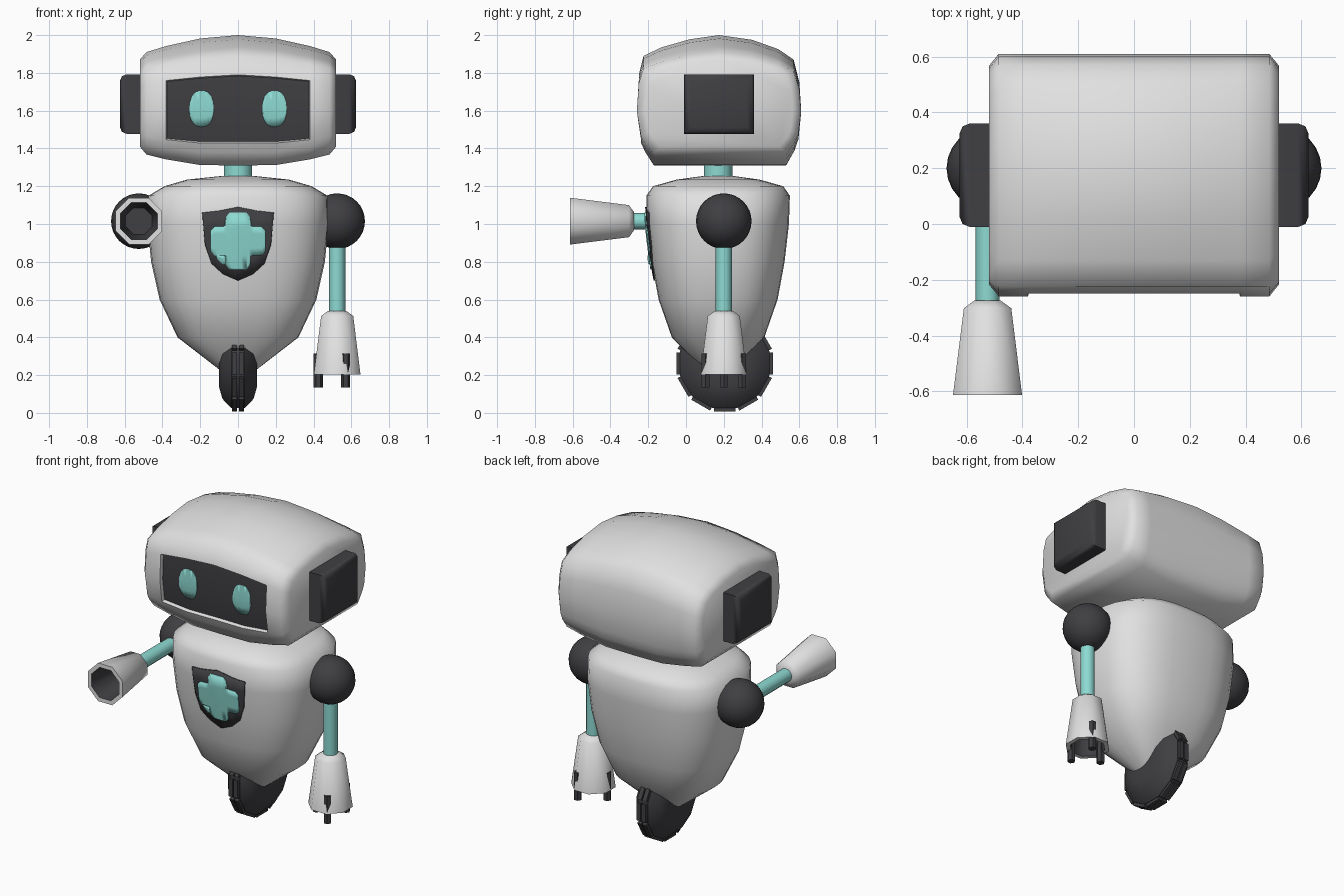
import bpy, bmesh, math
from mathutils import Vector
from mathutils.bvhtree import BVHTree

if "Cube" in bpy.data.objects:
    bpy.data.objects.remove(bpy.data.objects["Cube"])


def material(name, rgb):
    m = bpy.data.materials.new(name)
    m.diffuse_color = (*rgb, 1)
    m.use_nodes = True
    m.node_tree.nodes["Principled BSDF"].inputs["Base Color"].default_value = m.diffuse_color
    return m


WHITE = material("white_shell", (0.75, 0.75, 0.75))
DARK = material("dark_grey", (0.05, 0.05, 0.056))
TEAL = material("teal", (0.27, 0.70, 0.65))


def finish(name, bm, mats, angle=40, loc=(0, 0, 0), rot=(0, 0, 0)):
    me = bpy.data.meshes.new(name)
    bm.to_mesh(me)
    bm.free()
    for m in mats:
        me.materials.append(m)
    ob = bpy.data.objects.new(name, me)
    bpy.context.collection.objects.link(ob)
    ob.location, ob.rotation_euler = loc, rot
    bpy.ops.object.select_all(action='DESELECT')
    ob.select_set(True)
    bpy.context.view_layer.objects.active = ob
    bpy.ops.object.shade_smooth_by_angle(angle=math.radians(angle))
    return ob


def loft(rings):
    """Skin a list of equal-length point rings and cap both ends."""
    bm = bmesh.new()
    rows = [[bm.verts.new(p) for p in ring] for ring in rings]
    n = len(rows[0])
    for a, b in zip(rows, rows[1:]):
        for i in range(n):
            bm.faces.new((a[i], a[(i + 1) % n], b[(i + 1) % n], b[i]))
    bm.faces.new(rows[0])
    bm.faces.new(rows[-1])
    bmesh.ops.recalc_face_normals(bm, faces=bm.faces[:])
    return bm


def oval(rx, ry, n, power=2.0, turn=0.0):
    pts = []
    for i in range(n):
        a = 2 * math.pi * (i + turn) / n
        c, s = math.cos(a), math.sin(a)
        pts.append((rx * math.copysign(abs(c) ** (2 / power), c),
                    ry * math.copysign(abs(s) ** (2 / power), s)))
    return pts


def tube(profile, n, turn=0.0):
    """Loft round rings from (z, radius) pairs."""
    return loft([[(x, y, z) for x, y in oval(r, r, n, 2, turn)] for z, r in profile])


def plate(name, outline, target, gap, mat):
    """Thin plate: an x-z outline wrapped onto the front of a surface."""
    bm = bmesh.new()
    bm.faces.new([bm.verts.new((x, 0, z)) for x, z in outline])
    bmesh.ops.triangulate(bm, faces=bm.faces[:])
    bmesh.ops.subdivide_edges(bm, edges=bm.edges[:], cuts=3, use_grid_fill=True)
    for v in bm.verts:
        hit = target.ray_cast(Vector((v.co.x, -2, v.co.z)), Vector((0, 1, 0)))[0]
        v.co.y = hit.y - gap
    ob = finish(name, bm, [mat], 40)
    mod = ob.modifiers.new("thickness", 'SOLIDIFY')
    mod.thickness, mod.offset = 0.008, -1


# Head: side profile (y, z) carried across x, lower and slimmer toward the ends
profile = [(-.17, 1.31), (-.215, 1.38), (-.238, 1.43), (-.26, 1.6), (-.25, 1.79),
           (-.225, 1.89), (-.13, 1.935), (.02, 1.978), (.175, 2.0), (.35, 1.975),
           (.49, 1.925), (.57, 1.87), (.6, 1.75), (.61, 1.6), (.595, 1.45),
           (.575, 1.39), (.53, 1.31)]
half = [(0, 1.31, 2.0, 1), (.2, 1.312, 1.982, 1), (.38, 1.342, 1.942, 1),
        (.485, 1.368, 1.91, 1), (.52, 1.41, 1.87, .9)]
stations = [(-x, lo, hi, s) for x, lo, hi, s in half[:0:-1]] + half
bm = loft([[(x, .175 + (y - .175) * s, lo + (z - 1.31) / .69 * (hi - lo))
            for y, z in profile] for x, lo, hi, s in stations])

# Visor: recessed dark window in the front of the head
window = []
for f in bm.faces:
    c = f.calc_center_median()
    if f.normal.y < -.7 and abs(c.x) < .38 and 1.44 < c.z < 1.78:
        window.append(f)
bmesh.ops.inset_region(bm, faces=window, thickness=.005, depth=-.022)
for f in window:
    f.material_index = 1
bm.normal_update()
head_surface = BVHTree.FromBMesh(bm)
finish("head", bm, [WHITE, DARK], 65)

# Eyes
for side, word in ((-1, "left"), (1, "right")):
    shape = [(side * .193 + x, 1.61 + z) for x, z in oval(.064, .096, 20, 2.4)]
    plate(word + "_eye", shape, head_surface, .004, TEAL)

# Ear pads: boxes with only the outer face softened
for side, word in ((-1, "left"), (1, "right")):
    bm = bmesh.new()
    bmesh.ops.create_cube(bm, size=1)
    for v in bm.verts:
        v.co = (side * .555 + v.co.x * .14, .175 + v.co.y * .37, 1.635 + v.co.z * .315)
    outer = [e for e in bm.edges if all(v.co.x * side > .6 for v in e.verts)]
    bmesh.ops.bevel(bm, geom=outer, offset=.035, segments=2, profile=.5, affect='EDGES')
    finish(word + "_ear_pad", bm, [DARK], 50)

# Neck
finish("neck", tube([(1.22, .075), (1.34, .075)], 16), [TEAL], 40, (0, .17, 0))

# Body: rounded-square rings from tip to shoulders
body_rings = [(.17, .02, .02), (.23, .10, .08), (.4, .32, .245), (.6, .415, .315),
              (.8, .46, .352), (1.0, .48, .375), (1.15, .473, .38), (1.2, .39, .345),
              (1.235, .27, .22), (1.255, .08, .075)]
bm = loft([[(x, y + .17, z) for x, y in oval(rx, ry, 32, 2.7)] for z, rx, ry in body_rings])
body_surface = BVHTree.FromBMesh(bm)
finish("body", bm, [WHITE], 70)

# Chest shield and cross
right = [(0, .70), (.08, .735), (.14, .79), (.175, .89), (.19, 1.06), (.1, 1.07), (0, 1.09)]
shield = right + [(-x, z) for x, z in right[-2:0:-1]]
plate("chest_shield", shield, body_surface, .008, DARK)
arm_corner = [(.145, .0), (.145, .055), (.125, .075), (.065, .078), (.062, .13), (.045, .15)]
quarter = arm_corner[1:]
cross = []
for sx, sz in ((1, 1), (-1, 1), (-1, -1), (1, -1)):
    pts = [(sx * x, .91 + sz * z) for x, z in quarter]
    cross += pts if sx * sz > 0 else pts[::-1]
plate("chest_cross", cross, body_surface, .014, TEAL)

# Wheel: twelve-sided tyre turned on the x axis
wheel_at, step = (0, .205, .262), math.pi / 6
tyre = [(-.1, .07), (-.1, .13), (-.082, .195), (-.035, .245),
        (.035, .245), (.082, .195), (.1, .13), (.1, .07)]
finish("wheel", loft([[(x, y, z) for y, z in oval(r, r, 12, 2, .5)] for x, r in tyre]),
       [DARK], 40, wheel_at)

# Tread blocks: two rows around the tyre
bm = bmesh.new()
for i in range(12):
    a = i * step
    out, along = Vector((0, math.cos(a), math.sin(a))), Vector((0, -math.sin(a), math.cos(a)))
    for x in (-.018, .018):
        for v in bmesh.ops.create_cube(bm, size=1)['verts']:
            p = v.co.copy()
            v.co = Vector((x + p.x * .028, 0, 0)) + out * (.24 + p.y * .03) + along * p.z * .115
finish("wheel_tread", bm, [DARK], 30, wheel_at)

# Arms: one hangs down, the other reaches forward
for side, word, tilt in ((1, "right", 0), (-1, "left", -math.pi / 2)):
    at, rot = (side * .525, .2, 1.015), (tilt, 0, 0)
    bm = bmesh.new()
    bmesh.ops.create_uvsphere(bm, u_segments=24, v_segments=16, radius=.147)
    finish(word + "_shoulder", bm, [DARK], 60, at)
    finish(word + "_arm", tube([(-.1, .043), (-.5, .043)], 12), [TEAL], 40, at, rot)

    # Hollow hand with a dark inside
    bm = tube([(-.475, .052), (-.502, .092), (-.813, .134), (-.813, .106), (-.62, .075)], 8, .5)
    for f in bm.faces:
        c = f.calc_center_median()
        inside = f.normal.x * c.x + f.normal.y * c.y < -.001
        if inside or (f.normal.z < -.9 and c.z > -.7):
            f.material_index = 1
    finish(word + "_hand", bm, [WHITE, DARK], 50, at, rot)

# Fingers on the hanging hand
for i, (x, y) in enumerate(((-.1, 0), (.045, -.096), (.045, .096))):
    finish(f"finger_{i + 1}", tube([(-.7, .024), (-.88, .024)], 6), [DARK], 30,
           (.525 + x, .2 + y, 1.015))
